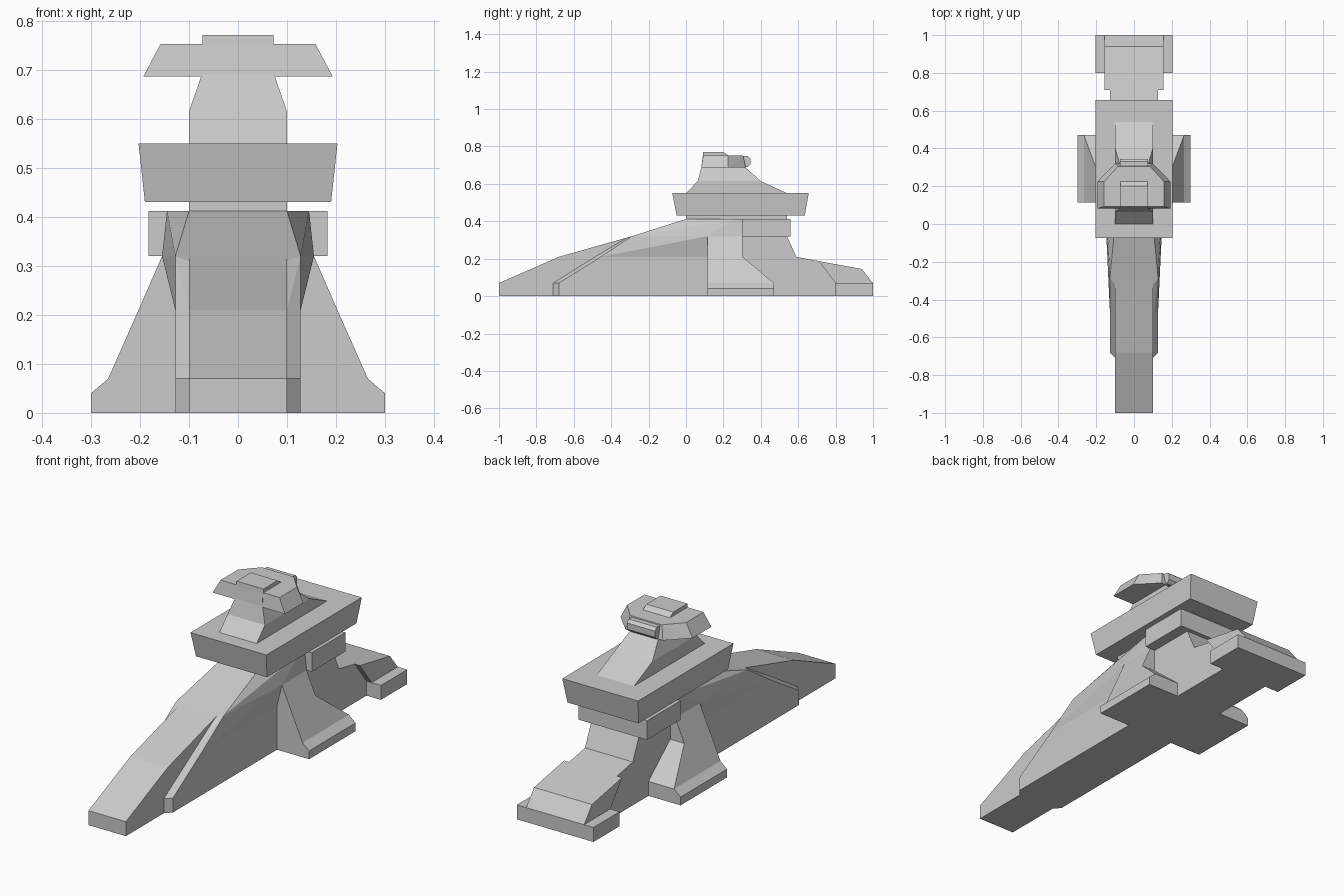
import bpy, bmesh

if "Cube" in bpy.data.objects:
    bpy.data.objects.remove(bpy.data.objects["Cube"])


def finish(bm, name):
    bmesh.ops.recalc_face_normals(bm, faces=bm.faces)
    me = bpy.data.meshes.new(name)
    bm.to_mesh(me)
    bm.free()
    ob = bpy.data.objects.new(name, me)
    bpy.context.collection.objects.link(ob)
    return ob


def loft(name, rings):
    """Stack of 3D rings joined bottom to top and capped."""
    bm = bmesh.new()
    rows = [[bm.verts.new(p) for p in r] for r in rings]
    n = len(rows[0])
    bm.faces.new(rows[0])
    bm.faces.new(rows[-1])
    for a, b in zip(rows, rows[1:]):
        for i in range(n):
            j = (i + 1) % n
            bm.faces.new((a[i], a[j], b[j], b[i]))
    return finish(bm, name)


def rect(x0, x1, y0, y1, z):
    return [(x0, y0, z), (x1, y0, z), (x1, y1, z), (x0, y1, z)]


def tower(name, levels):
    """Rectangular levels: z, half width, y front, y back."""
    return loft(name, [rect(-w, w, a, b, z) for z, w, a, b in levels])


def side_profile(name, pts, w):
    """Side outline (y, z) extruded across x."""
    return loft(name, [[(x, y, z) for y, z in pts] for x in (-w, w)])


def hull(name, half):
    """Convex solid from points mirrored in x."""
    bm = bmesh.new()
    for x, y, z in half:
        for s in (-1, 1):
            bm.verts.new((s * x, y, z))
    bmesh.ops.convex_hull(bm, input=bm.verts)
    bmesh.ops.dissolve_limit(bm, angle_limit=0.01, verts=bm.verts, edges=bm.edges)
    return finish(bm, name)


# Long front ramp
side_profile("front_ramp", [(-1, 0), (-1, .07), (-.68, .21), (-.29, .32), (0, .412),
                            (.3, .412), (.3, 0)], .1)

# Chamfered flanks of the ramp, flaring near the top
hull("lower_flanks", [(.1, -.71, 0), (.1, -.71, .07), (.128, -.68, 0), (.128, -.68, .07),
                      (.1, -.485, .21), (.128, -.455, .21), (.128, .115, 0), (.128, .115, .21)])
hull("upper_flanks", [(.1, -.485, .21), (.128, -.455, .21), (.128, .115, .21),
                      (.1, -.32, .31), (.128, -.29, .32), (.155, .115, .32),
                      (.1, 0, .412), (.145, .265, .412), (.1, .265, .21)])

# Side buttresses
for s, side in ((-1, "left"), (1, "right")):
    levels = [(0, .3, .115, .47), (.04, .3, .115, .47), (.07, .265, .115, .47),
              (.21, .203, .115, .303), (.32, .155, .115, .303), (.412, .145, .265, .303)]
    loft(side + "_buttress", [rect(s * .09, s * w, a, b, z) for z, w, a, b in levels])

# Rear body and tail
side_profile("rear_body", [(.115, 0), (.115, .32), (.54, .32), (.59, .21), (.71, .187),
                           (.85, .16), (.85, 0)], .128)
side_profile("tail_block", [(.71, .187), (.94, .145), (1, .07), (.8, .07)], .155)
tower("tail_pad", [(0, .205, .8, 1), (.07, .205, .8, 1)])

# Collar, neck and deck
tower("collar", [(.32, .183, .303, .56), (.412, .183, .303, .56)])
tower("neck", [(.40, .1, .0, .54), (.43, .1, 0, .54)])
tower("deck", [(.43, .19, -.05, .635), (.55, .203, -.073, .656)])

# Bridge tower
tower("bridge_tower", [(.55, .1, 0, .54), (.615, .1, .063, .40), (.69, .074, .082, .315),
                       (.75, .07, .09, .305)])

# Bridge head with tapered back
hull("bridge_head", [(.193, .082, .687), (.193, .225, .687), (.1, .32, .687),
                     (.158, .092, .753), (.158, .225, .753), (.085, .305, .753)])
hull("head_rear_box", [(.075, .29, .69), (.075, .29, .748), (.075, .33, .69),
                       (.075, .345, .705), (.075, .345, .735), (.075, .33, .748)])
tower("head_cap", [(.75, .072, .09, .23), (.771, .072, .092, .2)])
